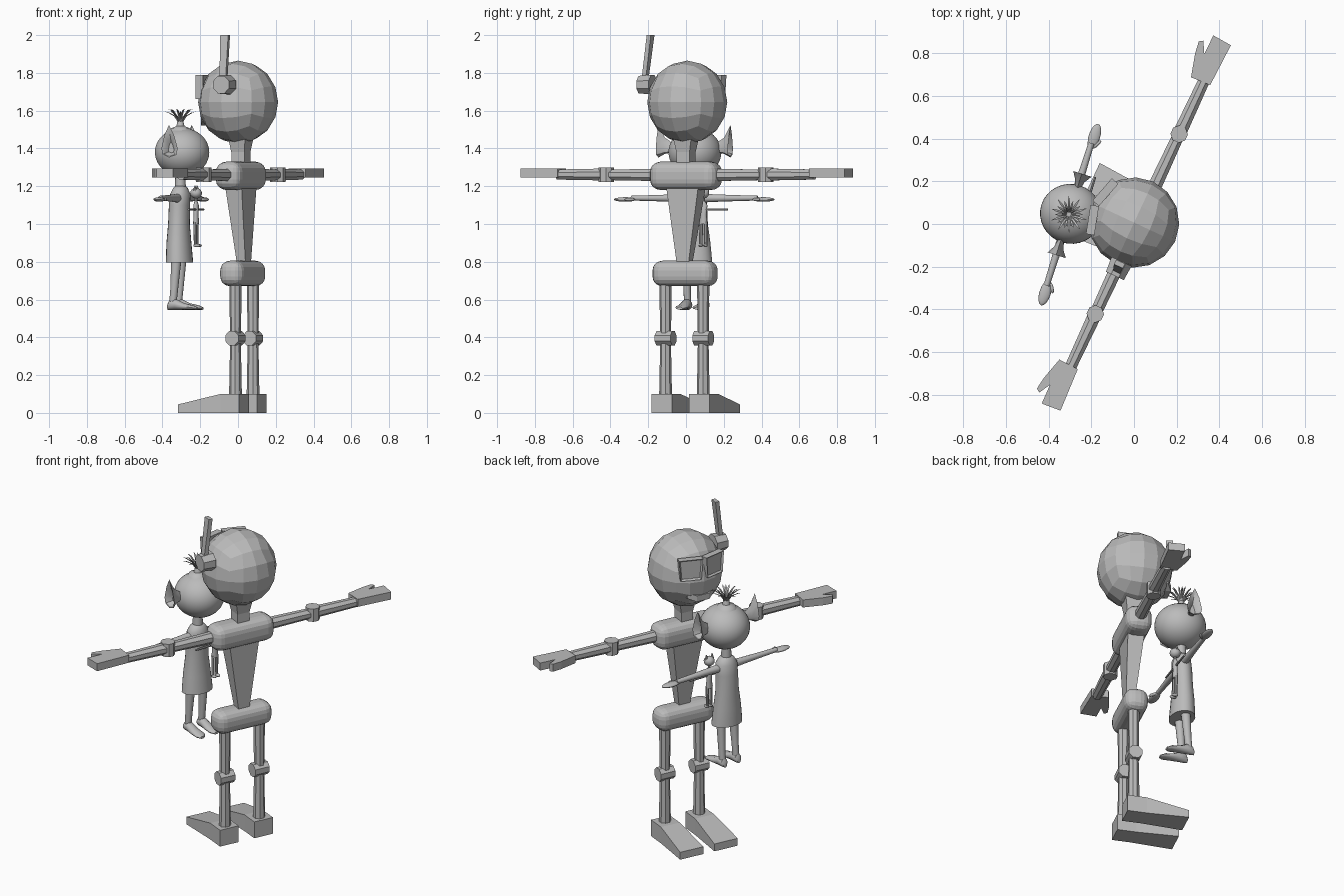
import bpy, bmesh, math
from mathutils import Matrix, Vector

if "Cube" in bpy.data.objects:
    bpy.data.objects.remove(bpy.data.objects["Cube"])

T, S, R = Matrix.Translation, Matrix.Diagonal, Matrix.Rotation
rad = math.radians
grey = bpy.data.materials.new("plain_grey")
grey.diffuse_color = (0.5, 0.5, 0.5, 1)
grey.use_nodes = True
grey.node_tree.nodes["Principled BSDF"].inputs["Base Color"].default_value = grey.diffuse_color

ROBOT = T((0.015, 0, 0)) @ R(rad(245), 4, 'Z')        # local front is -y
CHILD = T((-0.305, 0.045, 0)) @ R(rad(72.5), 4, 'Z')
DOLL = CHILD @ T((0.07, -0.065, 0))
ALONG_X = R(rad(90), 4, 'Y')                          # turns z into x


def mirror(side):
    return S((side, 1, 1, 1))


def finish(name, bm, M, smooth=False):
    bm.transform(M)
    bmesh.ops.recalc_face_normals(bm, faces=bm.faces)
    me = bpy.data.meshes.new(name)
    bm.to_mesh(me)
    bm.free()
    me.materials.append(grey)
    for p in me.polygons:
        p.use_smooth = smooth
    if smooth:
        me.set_sharp_from_angle(angle=rad(40))
    ob = bpy.data.objects.new(name, me)
    bpy.context.collection.objects.link(ob)
    return ob


def skin(name, rings, M, smooth=False):
    """Bridge equal rings of points and cap both ends."""
    bm = bmesh.new()
    vs = [[bm.verts.new(p) for p in ring] for ring in rings]
    n = len(vs[0])
    for a, b in zip(vs, vs[1:]):
        for i in range(n):
            j = (i + 1) % n
            bm.faces.new((a[i], a[j], b[j], b[i]))
    bm.faces.new(vs[0])
    bm.faces.new(vs[-1])
    return finish(name, bm, M, smooth)


def loft(name, secs, n, M, smooth=False):
    """Sections (x, y, z, rx, ry) stacked along z; n=4 gives a square bar."""
    k = math.sqrt(2) if n == 4 else 1
    rings = [[(x + k * rx * math.cos(2 * math.pi * (i + .5) / n),
               y + k * ry * math.sin(2 * math.pi * (i + .5) / n), z)
              for i in range(n)] for x, y, z, rx, ry in secs]
    return skin(name, rings, M, smooth)


def rod(name, z0, z1, r0, r1, n, M, smooth=False):
    return loft(name, [(0, 0, z0, r0, r0), (0, 0, z1, r1, r1)], n, M, smooth)


def pill(name, half, r, M):
    bm = bmesh.new()
    bmesh.ops.create_cube(bm, size=2, matrix=S((*half, 1)))
    bmesh.ops.bevel(bm, geom=bm.edges[:], offset=r, segments=4, profile=0.5, affect='EDGES')
    return finish(name, bm, M)


def ball(name, radii, M, seg=24, ring=16):
    bm = bmesh.new()
    bmesh.ops.create_uvsphere(bm, u_segments=seg, v_segments=ring, radius=1, matrix=S((*radii, 1)))
    return finish(name, bm, M, True)


# ---------------- robot: head, neck, torso, pelvis ----------------
bm = bmesh.new()
bmesh.ops.create_cube(bm, size=2)
bmesh.ops.subdivide_edges(bm, edges=bm.edges[:], cuts=3, use_grid_fill=True)
for v in bm.verts:
    v.co = Vector([math.tan(c * math.pi / 4) for c in v.co]).normalized()
finish("robot_head", bm, ROBOT @ T((0, -0.016, 1.645)) @ S((.212, .212, .22, 1)))

loft("robot_neck", [(0, 0, 1.32, .038, .038), (0, 0, 1.38, .038, .038),
                    (0, 0, 1.46, .054, .05)], 4, ROBOT)
pill("robot_shoulders", (.195, .075, .075), .055, ROBOT @ T((0, 0, 1.255)))
loft("robot_torso", [(0, .018, .79, .034, .025), (0, 0, 1.2, .094, .048)], 4, ROBOT)
pill("robot_pelvis", (.178, .0675, .0675), .052, ROBOT @ T((0, .011, .738)))

# ---------------- robot: limbs ----------------
HAND = [(.735, -.035), (.945, -.044), (.952, .05), (.856, .052),
        (.91, .082), (.898, .1), (.84, .092), (.73, .062)]
for side, tag in ((1, "right"), (-1, "left")):
    M = ROBOT @ mirror(side)
    rod(f"robot_upper_arm_{tag}", .18, .45, .035, .03, 8, M @ T((0, 0, 1.26)) @ ALONG_X)
    rod(f"robot_forearm_{tag}", .48, .75, .034, .029, 8, M @ T((0, 0, 1.262)) @ ALONG_X)
    rod(f"robot_elbow_{tag}", 1.222, 1.3, .041, .041, 8, M @ T((.465, 0, 0)))
    skin(f"robot_hand_{tag}", [[(x, -s, z) for x, s in HAND] for z in (1.247, 1.293)], M)

    L = M @ T((.11, .02, 0))
    rod(f"robot_thigh_{tag}", .41, .7, .029, .033, 8, L)
    rod(f"robot_shin_{tag}", .09, .4, .034, .028, 8, L)
    rod(f"robot_knee_{tag}", -.046, .046, .041, .041, 8, L @ T((0, 0, .395)) @ ALONG_X)
    # foot: heel block sloping down to a wider toe
    skin(f"robot_foot_{tag}", [[(-w, y, 0), (w, y, 0), (w, y, h), (-w, y, h)]
                               for y, w, h in ((.05, .06, .1), (-.06, .06, .1), (-.3, .075, .045))], L)

    # glasses: framed lens with a sunken pane
    bm = bmesh.new()
    bmesh.ops.create_cube(bm, size=1, matrix=S((.138, .04, .125, 1)))
    for v in bm.verts:                       # slightly narrower at the bottom
        if v.co.z < 0:
            v.co.x *= .86
    front = [f for f in bm.faces if f.normal.y < -.9]
    bmesh.ops.inset_region(bm, faces=front, thickness=.012)
    bmesh.ops.translate(bm, vec=(0, .01, 0), verts=front[0].verts)
    finish(f"robot_lens_{tag}", bm, M @ T((.072, -.198, 1.725)) @ R(rad(16), 4, 'Z'))

# mouth: thin curved bar
skin("robot_mouth", [[(x, y + d, z + h) for d, h in ((-.012, -.018), (.03, -.018), (.03, .018), (-.012, .018))]
                     for x, y, z in ((-.085, -.175, 1.56), (-.04, -.202, 1.54), (.04, -.202, 1.54), (.085, -.175, 1.56))],
     ROBOT)

# antenna on one side of the head
rod("antenna_base", .19, .265, .056, .05, 8, ROBOT @ T((0, .008, 1.738)) @ ALONG_X)
loft("antenna_rod", [(.235, .008, 1.77, .012, .018), (.205, .004, 2.0, .012, .023)], 4, ROBOT)

# ---------------- child: head, hair, body ----------------
ball("child_head", (.14, .145, .128), CHILD @ T((.005, -.008, 1.38)), 32, 20)
rod("child_neck", 1.17, 1.28, .03, .026, 16, CHILD, True)
loft("child_dress", [(0, .005, .795, .095, .07), (0, .008, .9, .084, .064), (0, .008, 1.0, .07, .056),
                     (0, .005, 1.1, .066, .055), (0, 0, 1.16, .066, .052), (0, 0, 1.19, .045, .038),
                     (0, 0, 1.2, .03, .028)], 24, CHILD, True)
loft("hair_cap", [(0, 0, 1.485, .062, .062), (0, 0, 1.507, .05, .05), (0, 0, 1.518, .022, .022),
                  (0, 0, 1.55, .014, .014)], 20, CHILD, True)
for i in range(20):                          # tuft of strands curving outwards
    out = .085 if i % 2 else .065
    top = 1.595 if i % 2 else 1.608
    loft(f"hair_strand_{i}", [(.008, 0, 1.535, .004, .004), (out * .35, 0, 1.57, .005, .005),
                              (out * .75, 0, top - .006, .004, .005), (out, 0, top, .001, .001)],
         5, CHILD @ R(2 * math.pi * i / 20, 4, 'Z'), True)

EAR = [(0, .155), (-.028, .1), (-.048, .03), (-.04, -.005), (0, -.018), (.035, -.002), (.042, .03), (.026, .1)]
for side, tag in ((1, "right"), (-1, "left")):
    M = CHILD @ mirror(side)
    # ear: funnel with a pointed top and a hollow outer face
    ear = [[(x, y * k, 1.39 + (z - .02) * k - (1 - k) * .0) for y, z in EAR]
           for x, k in ((.125, .3), (.165, .5), (.2, 1), (.198, .85), (.165, .35))]
    skin(f"child_ear_{tag}", ear, M, True)
    # arm and flat hand
    loft(f"child_arm_{tag}", [(0, 0, .04, .024, .024), (0, 0, .12, .02, .02), (0, 0, .24, .016, .016),
                              (0, 0, .35, .013, .014)], 14, M @ T((0, 0, 1.137)) @ ALONG_X, True)
    ball(f"child_hand_{tag}", (.062, .027, .012), M @ T((.384, -.004, 1.13)), 16, 10)
    ball(f"child_thumb_{tag}", (.028, .009, .009), M @ T((.352, -.026, 1.13)) @ R(rad(-30), 4, 'Z'), 12, 8)
    # leg and foot
    loft(f"child_leg_{tag}", [(.047, .028, .57, .019, .02), (.047, .02, .65, .019, .021),
                              (.044, .008, .82, .026, .028)], 14, M, True)
    skin(f"child_foot_{tag}", [[(.048 + w * math.cos(a * math.pi / 6), y,
                                 .546 + h / 2 + h / 2 * math.sin(a * math.pi / 6)) for a in range(12)]
                               for y, w, h in ((.055, .012, .03), (.045, .022, .05), (.01, .026, .058), (-.04, .03, .034),
                                               (-.085, .032, .024), (-.108, .016, .014))], M, True)

# ---------------- small doll held in front of the child ----------------
ball("doll_head", (.031, .031, .028), DOLL @ T((0, 0, 1.163)), 16, 12)
rod("doll_neck", 1.11, 1.14, .008, .008, 8, DOLL, True)
loft("doll_body", [(0, 0, 1.0, .022, .015), (0, 0, 1.05, .017, .013), (0, 0, 1.1, .022, .014),
                   (0, 0, 1.12, .01, .008)], 12, DOLL, True)
for side, tag in ((1, "right"), (-1, "left")):
    M = DOLL @ mirror(side)
    rod(f"doll_ear_{tag}", 1.175, 1.205, .011, .002, 8, M @ T((.02, 0, 0)), True)
    rod(f"doll_arm_{tag}", .01, .135, .007, .005, 8, M @ T((0, 0, 1.077)) @ ALONG_X, True)
    rod(f"doll_leg_{tag}", .885, 1.01, .008, .01, 8, M @ T((.013, 0, 0)), True)
    ball(f"doll_foot_{tag}", (.011, .02, .009), M @ T((.013, -.008, .886)), 10, 8)
